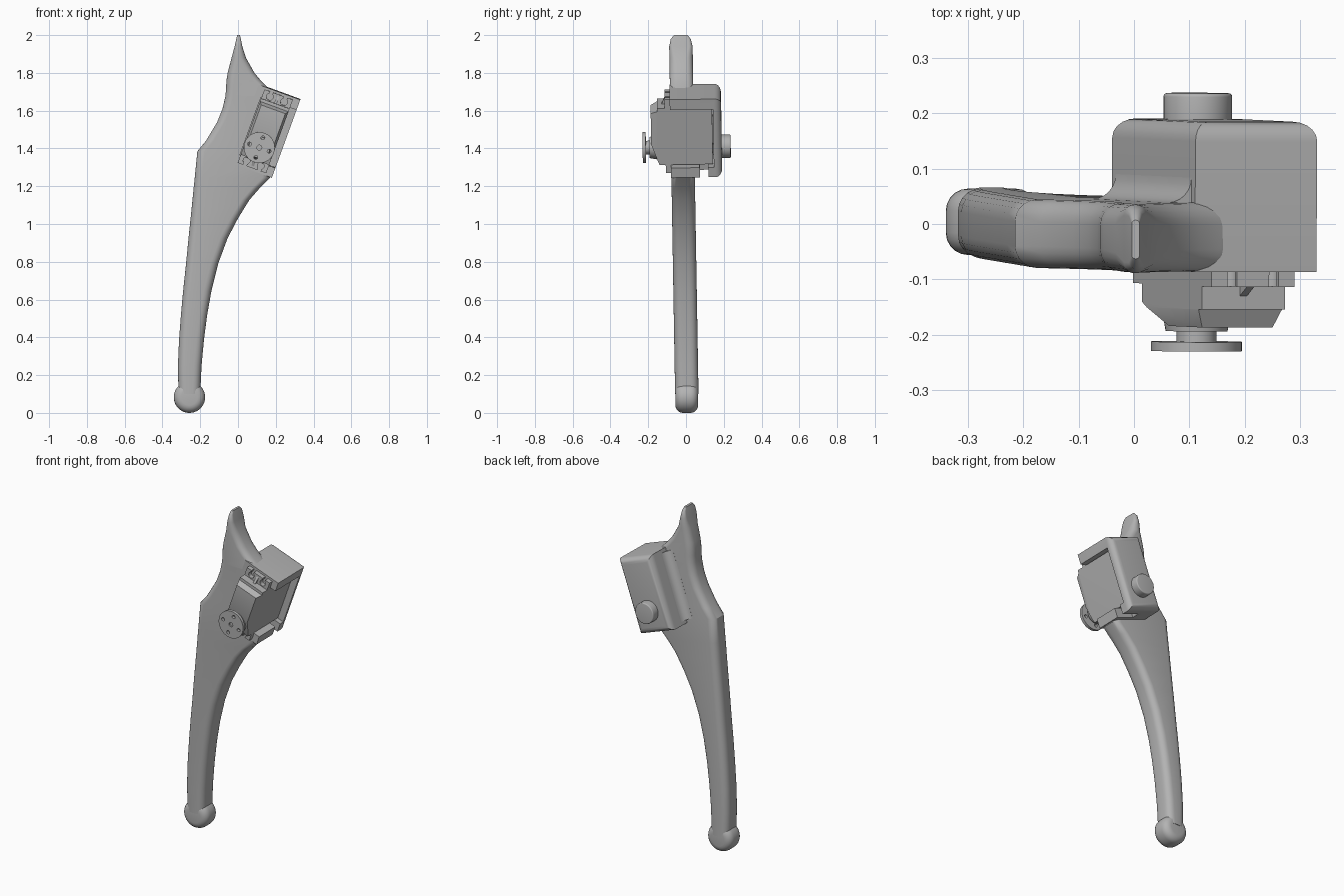
import bpy
import bmesh
from math import sin, cos, pi, radians
from mathutils import Matrix, Vector

old = bpy.data.objects.get("Cube")
if old:
    bpy.data.objects.remove(old, do_unlink=True)

grey = bpy.data.materials.new("plain grey")
grey.use_nodes = True
COLOUR = (0.45, 0.45, 0.45, 1)
grey.diffuse_color = COLOUR
grey.node_tree.nodes["Principled BSDF"].inputs["Base Color"].default_value = COLOUR

# Tilted frame shared by the housing and the motor: local z runs along the motor
FRAME = (Matrix.Translation((0.145, 0, 1.4925))
         @ Matrix.Rotation(radians(20), 4, 'Y') @ Matrix.Rotation(radians(0.95), 4, 'X'))


def finish(name, bm, matrix=FRAME):
    bmesh.ops.recalc_face_normals(bm, faces=bm.faces)
    mesh = bpy.data.meshes.new(name)
    bm.to_mesh(mesh)
    bm.free()
    mesh.materials.append(grey)
    obj = bpy.data.objects.new(name, mesh)
    bpy.context.collection.objects.link(obj)
    obj.matrix_world = matrix
    return obj


def box(name, x, y, z, round_back=0):
    bm = bmesh.new()
    bmesh.ops.create_cube(bm, size=1)
    for v in bm.verts:
        v.co = [lo + (c + 0.5) * (hi - lo) for c, (lo, hi) in zip(v.co, (x, y, z))]
    if round_back:
        edges = [e for e in bm.edges if all(abs(v.co.y - y[1]) < 1e-5 for v in e.verts)]
        bmesh.ops.bevel(bm, geom=edges, offset=round_back, segments=5,
                        profile=0.5, affect='EDGES')
    return finish(name, bm)


def cylinder(name, x, z, y0, y1, radius, tip=None, bevel=0, matrix=FRAME):
    """Round part along y, from y0 (radius) to y1 (tip)."""
    bm = bmesh.new()
    place = Matrix.Translation((x, (y0 + y1) / 2, z)) @ Matrix.Rotation(pi / 2, 4, 'X')
    bmesh.ops.create_cone(bm, cap_ends=True, segments=40, radius1=radius,
                          radius2=tip or radius, depth=y0 - y1, matrix=place)
    if bevel:
        rims = [e for e in bm.edges if any(len(f.verts) > 4 for f in e.link_faces)]
        bmesh.ops.bevel(bm, geom=rims, offset=bevel, segments=5, profile=0.5, affect='EDGES')
    return finish(name, bm, matrix)


def prism(name, points, direction):
    bm = bmesh.new()
    face = bm.faces.new([bm.verts.new(p) for p in points])
    new = bmesh.ops.extrude_face_region(bm, geom=[face])["geom"]
    bmesh.ops.translate(bm, vec=Vector(direction),
                        verts=[g for g in new if isinstance(g, bmesh.types.BMVert)])
    return finish(name, bm)


def cut(target, cutters):
    bpy.context.view_layer.update()
    bpy.context.view_layer.objects.active = target
    for c in cutters:
        mod = target.modifiers.new("cut", 'BOOLEAN')
        mod.operation, mod.solver, mod.object = 'DIFFERENCE', 'EXACT', c
        bpy.ops.object.modifier_apply(modifier=mod.name)
    for c in cutters:
        bpy.data.objects.remove(c, do_unlink=True)


# Leg: rounded sections lofted upward, each row is height, left edge, right edge
ROWS = [
    (0.10, -0.315, -0.20), (0.25, -0.318, -0.193), (0.39, -0.312, -0.18),
    (0.52, -0.302, -0.163), (0.65, -0.29, -0.14), (0.79, -0.275, -0.105),
    (0.925, -0.262, -0.055), (1.03, -0.251, 0.0), (1.127, -0.241, 0.06),
    (1.19, -0.235, 0.115), (1.245, -0.229, 0.17), (1.385, -0.215, 0.19),
    (1.44, -0.17, 0.2), (1.54, -0.11, 0.22), (1.61, -0.082, 0.24), (1.68, -0.066, 0.21),
    (1.725, -0.063, 0.155), (1.76, -0.061, 0.12), (1.80, -0.055, 0.087),
    (1.88, -0.034, 0.042), (1.94, -0.018, 0.023), (1.98, -0.009, 0.015), (2.0, -0.004, 0.01),
]
bm = bmesh.new()
rings = []
for z, left, right in ROWS:
    mid, half = (left + right) / 2, (right - left) / 2
    depth = 0.062 if z < 1.95 else 0.053 if z < 1.99 else 0.035
    r = min(0.04, half * 0.95, depth * 0.95)
    ring = []
    for corner in range(4):
        sx, sy = ((1, 1), (-1, 1), (-1, -1), (1, -1))[corner]
        for step in range(6):
            a = (corner + step / 5) * pi / 2
            ring.append(bm.verts.new((mid + sx * (half - r) + r * cos(a),
                                      0.006 - 0.017 * z + sy * (depth - r) + r * sin(a), z)))
    rings.append(ring)
for low, high in zip(rings, rings[1:]):
    for i in range(len(low)):
        j = (i + 1) % len(low)
        bm.faces.new((low[i], low[j], high[j], high[i]))
bm.faces.new(rings[0])
bm.faces.new(rings[-1])
leg = finish("leg", bm, Matrix())

# Rounded foot
cylinder("foot", -0.257, 0.083, 0.064, -0.056, 0.083, bevel=0.04, matrix=Matrix())

# Motor housing, open to the front and the outer side
housing = box("housing", (-0.117, 0.117), (-0.083, 0.188), (-0.22, 0.22), round_back=0.035)
for part in (leg, housing):
    cut(part, [box("pocket", (-0.083, 0.3), (-0.3, 0.145), (-0.165, 0.162))])
cut(housing, [box("wire_notch", (0.0, 0.3), (0.07, 0.115), (-0.3, -0.1))])

# Hollow fillet where the housing meets the leg
R = 0.045
arc = [(-0.117 - R + R * cos(a), 0.042 + R + R * sin(a), -0.2)
       for a in (-i * pi / 12 for i in range(7))]
prism("housing_fillet", [(-0.1, 0.042 + R, -0.2)] + arc
      + [(-0.117 - R, 0.03, -0.2), (-0.1, 0.03, -0.2)], (0, 0, 0.4))

# Pivot boss on the back, in line with the motor shaft
AXIS = -0.09
cylinder("back_pivot", 0, AXIS, 0.235, 0.17, 0.062, bevel=0.006)

# Motor body with sloping front cap
side = [(0.14, -0.16), (-0.143, -0.16), (-0.185, -0.05), (-0.185, 0.125),
        (-0.152, 0.14), (-0.152, 0.157), (0.14, 0.157)]
body = prism("motor_body", [(-0.08, y, z) for y, z in side], (0.16, 0, 0))
cut(body, [prism("corner_cut", [(s * 0.081, -0.15, -0.3), (s * 0.081, -0.2, -0.3),
                               (s * 0.062, -0.2, -0.3)], (0, 0, 0.6)) for s in (-1, 1)])

# Mounting ears with open screw slots and a stiffening rib
for label, s in (("upper", 1), ("lower", -1)):
    ear = box(label + "_ear", (-0.08, 0.08), (-0.11, -0.083), sorted((s * 0.15, s * 0.207)))
    slots = []
    for x in (-0.04, 0.04):
        slots.append(cylinder("screw_hole", x, s * 0.18, 0, -0.2, 0.018))
        slots.append(box("slot", (x - 0.009, x + 0.009), (-0.2, 0), sorted((s * 0.18, s * 0.25))))
    cut(ear, slots)
    prism(label + "_ear_rib", [(-0.007, -0.11, s * 0.155), (-0.007, -0.128, s * 0.155),
                               (-0.007, -0.11, s * 0.195)], (0.014, 0, 0))

# Output shaft and horn
cylinder("shaft_collar", 0, AXIS, -0.14, -0.195, 0.066, tip=0.056)
cylinder("shaft", 0, AXIS, -0.19, -0.218, 0.036)
horn = cylinder("horn", 0, AXIS, -0.214, -0.231, 0.082)
holes = [cylinder("horn_hole", 0.055 * cos(a), AXIS + 0.055 * sin(a), -0.2, -0.25, 0.01)
         for a in (i * pi / 2 for i in range(4))]
holes.append(cylinder("centre_hole", 0, AXIS, -0.222, -0.25, 0.013))
cut(horn, holes)

# Smooth shading with sharp edges kept
for obj in bpy.data.objects:
    obj.select_set(obj.type == 'MESH')
bpy.context.view_layer.objects.active = leg
bpy.ops.object.shade_smooth_by_angle(angle=radians(32))
